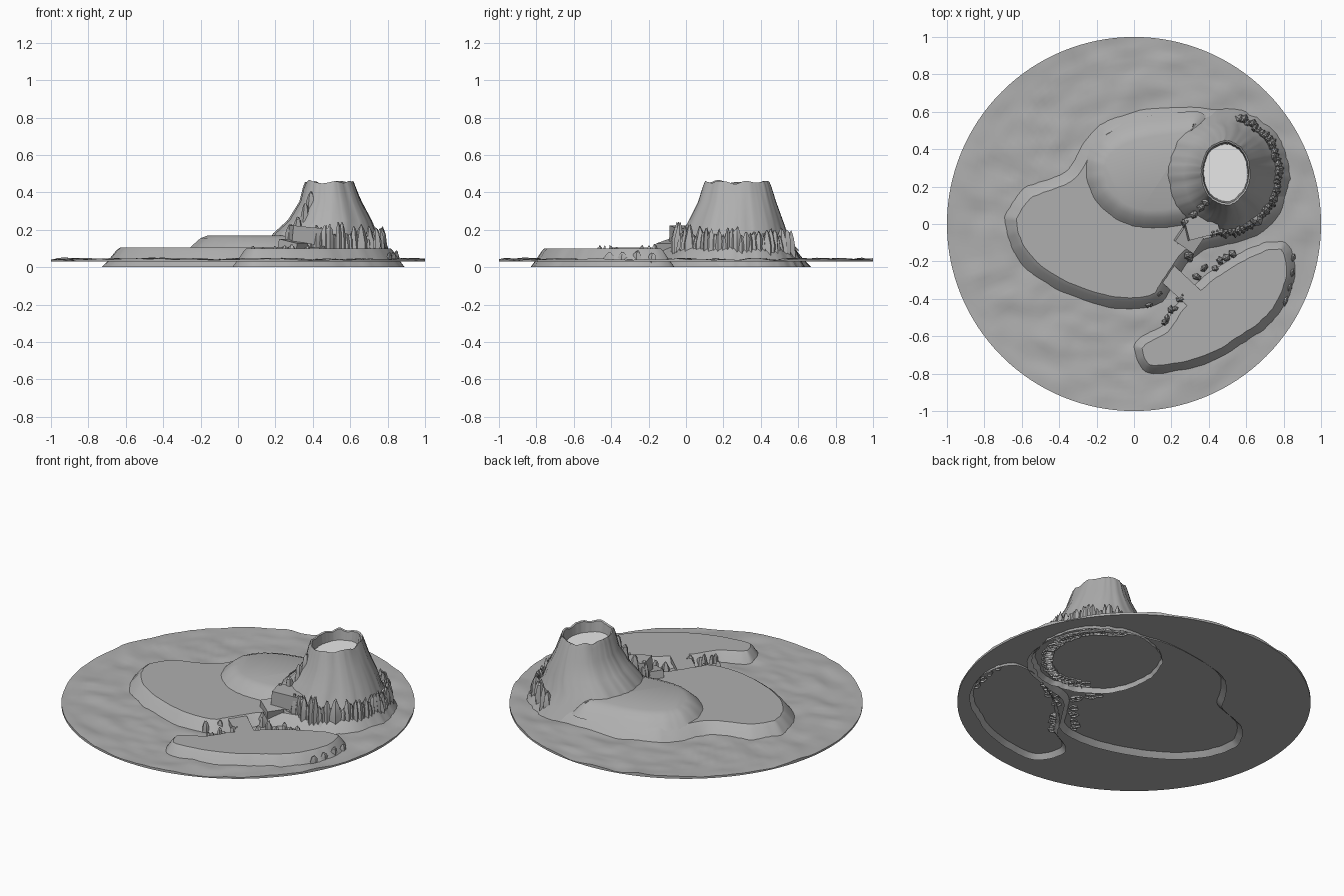
import bpy, bmesh, math, random
from mathutils import Vector, noise

random.seed(4)
if "Cube" in bpy.data.objects:
    bpy.data.objects.remove(bpy.data.objects["Cube"])


def material(name, value):
    mat = bpy.data.materials.new(name)
    mat.use_nodes = True
    color = (value, value, value, 1)
    mat.diffuse_color = color
    mat.node_tree.nodes["Principled BSDF"].inputs["Base Color"].default_value = color
    return mat


stone = material("stone grey", 0.43)
white = material("crater white", 0.95)


def finish(name, bm, mat=stone, angle=35):
    bmesh.ops.recalc_face_normals(bm, faces=bm.faces)
    mesh = bpy.data.meshes.new(name)
    bm.to_mesh(mesh)
    bm.free()
    mesh.materials.append(mat)
    obj = bpy.data.objects.new(name, mesh)
    bpy.context.collection.objects.link(obj)
    bpy.ops.object.select_all(action="DESELECT")
    obj.select_set(True)
    bpy.context.view_layer.objects.active = obj
    if angle:
        bpy.ops.object.shade_smooth_by_angle(angle=math.radians(angle))
    return obj


def bridge(bm, a, b):
    n = len(a)
    for i in range(n):
        bm.faces.new((a[i], a[(i + 1) % n], b[(i + 1) % n], b[i]))


def loft(bm, rings, cap=True):
    loops = [[bm.verts.new(p) for p in ring] for ring in rings]
    for a, b in zip(loops, loops[1:]):
        bridge(bm, a, b)
    if cap:
        bm.faces.new(loops[-1])


def smooth_outline(points, steps=6):
    """Closed Catmull-Rom curve through the given points."""
    pts = [Vector(p) for p in points]
    n, out = len(pts), []
    for i in range(n):
        a, b, c, d = (pts[(i + k) % n] for k in (-1, 0, 1, 2))
        for s in range(steps):
            t = s / steps
            out.append(0.5 * (2 * b + (c - a) * t + (2 * a - 5 * b + 4 * c - d) * t * t
                              + (3 * b - a - 3 * c + d) * t ** 3))
    return out


def inset(outline, amount, z):
    """Offset a clockwise outline inwards, with slightly fluted slopes."""
    n, ring = len(outline), []
    for i, p in enumerate(outline):
        t = (outline[(i + 2) % n] - outline[i - 2]).normalized()
        flute = 0.006 * noise.noise((p.x * 25, p.y * 25, 3))
        q = p + Vector((t.y, -t.x)) * (amount + flute)
        ring.append((q.x, q.y, z))
    return ring


def terrace(name, points, levels):
    outline = smooth_outline(points)
    bm = bmesh.new()
    loft(bm, [inset(outline, amount, z) for amount, z in levels])
    return finish(name, bm, angle=30)


# Wavy sea disc with a flat underside
def wave(x, y):
    return max(0.032, 0.042 + 0.012 * noise.noise((x * 6, y * 9, 1))
               + 0.005 * noise.noise((x * 14, y * 20, 5)))


bm = bmesh.new()
SEG, RINGS = 128, 40
rings = []
for r in [1] + [1 - k / RINGS for k in range(RINGS)]:
    ring = []
    for s in range(SEG):
        a = math.tau * s / SEG
        x, y = r * math.cos(a), r * math.sin(a)
        ring.append((x, y, wave(x, y) if rings else 0.03))
    rings.append(ring)
loft(bm, rings)
bm.verts.ensure_lookup_table()
bm.faces.new(bm.verts[:SEG])
finish("sea", bm, angle=40)

# Large island plateau, small island and raised terrace
terrace("main_island",
        [(-.69, 0), (-.66, .1), (-.57, .2), (-.37, .28), (-.28, .41), (-.18, .53),
         (-.03, .59), (.3, .63), (.6, .55), (.77, .38), (.81, .15), (.72, -.02),
         (.5, -.11), (.33, -.17), (.22, -.31), (.13, -.43), (-.06, -.455),
         (-.3, -.4), (-.51, -.29), (-.64, -.15)],
        [(-.04, 0), (0, .04), (.04, .09), (.062, .106)])
terrace("small_island",
        [(0, -.68), (.03, -.61), (.15, -.54), (.23, -.43), (.33, -.32), (.46, -.22),
         (.62, -.13), (.75, -.09), (.83, -.12), (.86, -.24), (.83, -.38), (.74, -.52),
         (.6, -.63), (.43, -.73), (.22, -.79), (.06, -.79)],
        [(-.03, 0), (0, .04), (.03, .085), (.045, .1)])
terrace("upper_terrace",
        [(-.27, .27), (-.25, .38), (-.16, .49), (0, .56), (.2, .59), (.38, .58),
         (.46, .3), (.36, .02), (.2, -.03), (.02, -.03), (-.13, .03), (-.23, .14)],
        [(0, .09), (.03, .12), (.07, .155), (.11, .17)])

# Volcano: elliptical rings of (height, centre x, centre y, radius x, radius y)
profile = [(0, .5, .265, .36, .37), (.1, .47, .265, .315, .32),
           (.18, .465, .265, .275, .28), (.25, .49, .27, .222, .25),
           (.35, .495, .275, .165, .207), (.43, .49, .275, .14, .182),
           (.455, .49, .275, .13, .172), (.45, .49, .275, .122, .162),
           (.38, .49, .275, .116, .152)]


def volcano_ring(z, cx, cy, rx, ry, wobble=1):
    ring = []
    for s in range(96):
        a = math.tau * s / 96
        c, d = math.cos(a), math.sin(a)
        k = 1 + wobble * (0.03 * noise.noise((c * 9, d * 9, z * 2))
                          + 0.04 * noise.noise((c * 2, d * 2, 7)))
        dz = 0.02 * noise.noise((c * 2.5, d * 2.5, 2)) if z > 0.4 else 0
        ring.append((cx + rx * k * c, cy + ry * k * d, z + dz))
    return ring


bm = bmesh.new()
loft(bm, [volcano_ring(*p) for p in profile], cap=False)
finish("volcano", bm, angle=40)

# Pale crater floor
bm = bmesh.new()
bm.faces.new([bm.verts.new(p) for p in volcano_ring(.39, .49, .275, .125, .165)])
finish("crater_floor", bm, white, 0)


# Jagged rocks: tapered, irregular five-sided columns
def rock(bm, x, y, z, width, depth, height, turn):
    rings = []
    for level, scale in ((0, 1.1), (.55, .9), (.85, .6), (1, .2)):
        ring = []
        for s in range(5):
            a = math.tau * s / 5
            k = scale * random.uniform(.75, 1.2)
            u, v = depth * k * math.cos(a), width * k * math.sin(a)
            ring.append((x + u * math.cos(turn) - v * math.sin(turn),
                         y + u * math.sin(turn) + v * math.cos(turn),
                         z + height * (level + random.uniform(-.06, .06) * (level > 0))))
        rings.append(ring)
    loft(bm, rings)


# Cliff collar around the outer foot of the volcano
bm = bmesh.new()
for i in range(44):
    a = math.radians(-118 + 190 * i / 43)
    k = random.uniform(.96, 1.01)
    rock(bm, .475 + .30 * k * math.cos(a), .265 + .315 * k * math.sin(a), .02,
         random.uniform(.02, .035), .03, random.uniform(.14, .215), a)
finish("cliff_rocks", bm, angle=25)

# Notched crag beside the crater mouth
bm = bmesh.new()
for x, y, z in ((.39, .12, .3), (.36, .09, .24), (.32, .05, .17), (.28, .01, .13)):
    rock(bm, x, y, z, .025, .03, .1, -2)
finish("volcano_crag", bm, angle=25)

# Rocks lining both shores of the channel
bm = bmesh.new()
shores = [((.22, -.06), (.3, -.18)), ((.22, -.27), (.08, -.43)),
          ((.17, -.52), (.27, -.39)), ((.35, -.27), (.54, -.16))]
for start, end in shores:
    for i in range(6):
        p = Vector(start).lerp(Vector(end), i / 5)
        rock(bm, p.x + random.uniform(-.015, .015), p.y + random.uniform(-.015, .015), .02,
             random.uniform(.018, .03), random.uniform(.015, .025),
             random.uniform(.06, .1), random.uniform(0, 3))
for x, y in ((.85, -.18), (.845, -.26), (.83, -.34), (.81, -.41)):
    rock(bm, x, y, .02, .03, .015, random.uniform(.05, .08), -.3)
finish("channel_rocks", bm, angle=25)


# Land bridge over the channel and stone ledge on the volcano's front
def slab(name, centre, size, turn, tilt):
    bm = bmesh.new()
    bmesh.ops.create_cube(bm, size=1)
    obj = finish(name, bm, angle=0)
    obj.location, obj.scale = centre, size
    obj.rotation_euler = (0, tilt, turn)


slab("land_bridge", (.25, -.33, .085), (.2, .11, .03), -.75, 0)
slab("stone_ledge", (.36, -.01, .17), (.17, .12, .09), .25, .1)
slab("lower_ledge", (.29, -.08, .1), (.12, .1, .08), -.6, .2)
